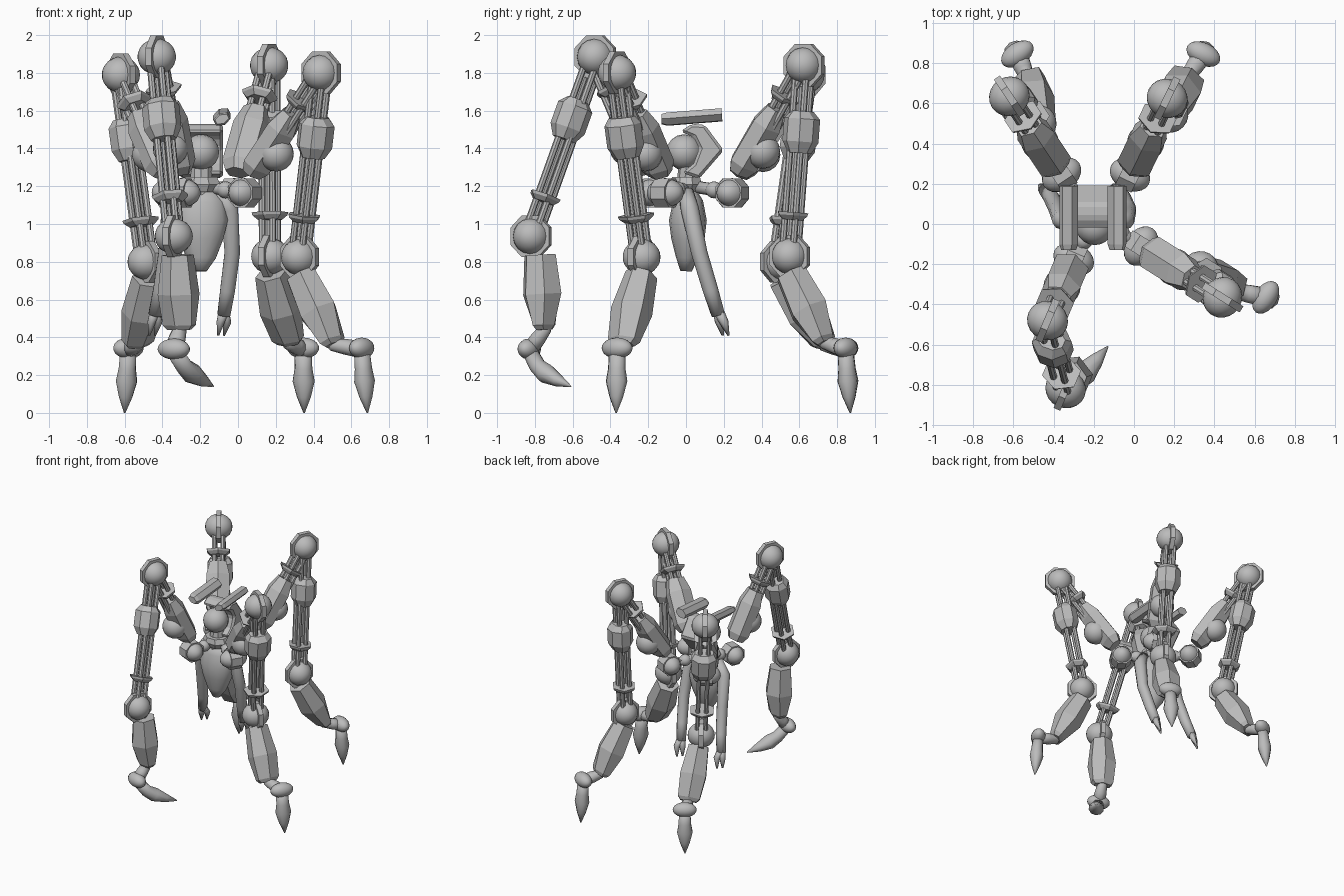
import bpy, bmesh, math
from mathutils import Vector, Matrix

cube = bpy.data.objects.get("Cube")
if cube:
    bpy.data.objects.remove(cube, do_unlink=True)

grey = bpy.data.materials.new("plain grey")
grey.use_nodes = True
grey.diffuse_color = (0.5, 0.5, 0.5, 1)
grey.node_tree.nodes["Principled BSDF"].inputs["Base Color"].default_value = (0.5, 0.5, 0.5, 1)
UP = Vector((0, 0, 1))


def finish(name, bm, smooth=False):
    bmesh.ops.recalc_face_normals(bm, faces=bm.faces)
    for f in bm.faces:
        f.smooth = smooth
    me = bpy.data.meshes.new(name)
    bm.to_mesh(me)
    bm.free()
    me.materials.append(grey)
    ob = bpy.data.objects.new(name, me)
    bpy.context.collection.objects.link(ob)
    return ob


def loft(name, rings, sides=6, side=Vector((1, 0, 0)), smooth=False):
    """Skin rings of (centre, side radius, other radius) along a path."""
    bm = bmesh.new()
    pts = [Vector(r[0]) for r in rings]
    loops = []
    for i, (_, ru, rv) in enumerate(rings):
        t = (pts[min(i + 1, len(pts) - 1)] - pts[max(i - 1, 0)]).normalized()
        u = (side - t * side.dot(t)).normalized()
        v = t.cross(u)
        ring = []
        for k in range(sides):
            a = math.tau * (k + 0.5) / sides
            ring.append(bm.verts.new(pts[i] + u * ru * math.cos(a) + v * rv * math.sin(a)))
        loops.append(ring)
    for a, b in zip(loops, loops[1:]):
        for k in range(sides):
            j = (k + 1) % sides
            bm.faces.new((a[k], a[j], b[j], b[k]))
    bm.faces.new(loops[0])
    bm.faces.new(loops[-1])
    return finish(name, bm, smooth)


def along(name, a, b, profile, sides=6, side=Vector((1, 0, 0)), smooth=False):
    """Straight loft; profile holds (fraction, side radius, other radius)."""
    return loft(name, [(a.lerp(b, t), ru, rv) for t, ru, rv in profile], sides, side, smooth)


def ball(name, c, r, stretch=1.0, axis=Vector((1, 0, 0))):
    bm = bmesh.new()
    rot = axis.to_track_quat('Z', 'Y').to_matrix().to_4x4()
    m = Matrix.Translation(c) @ rot @ Matrix.Diagonal((1, 1, stretch, 1))
    bmesh.ops.create_uvsphere(bm, u_segments=16, v_segments=10, radius=r, matrix=m)
    return finish(name, bm, True)


def joint(name, c, r, side):
    """Ball split by an eight sided disc."""
    ball(name + "_ball", c, r, 1.06, side)
    along(name + "_disc", c - side * 0.018, c + side * 0.018,
          [(0, r * 1.25, r * 1.25), (1, r * 1.25, r * 1.25)], 8, UP)


def rods(name, a, b, side, r=0.018, gap=0.031):
    t = (b - a).normalized()
    v = t.cross(side).normalized()
    for i, (p, q) in enumerate(((1, 1), (1, -1), (-1, 1), (-1, -1))):
        o = side * p * gap + v * q * gap
        along(f"{name}_{i + 1}", a + o, b + o, [(0, r, r), (1, r, r)], 8, side)


def collar(name, a, b, t, side):
    c, d = a.lerp(b, t), (b - a).normalized()
    along(name, c - d * 0.02, c + d * 0.02, [(0, .065, .06), (0.6, .095, .085), (1, .1, .09)], 6, side)


def leg(n, hip, knee, low, ankle, toe, tip, bend=0.0):
    hip, knee, low, ankle, toe, tip = map(Vector, (hip, knee, low, ankle, toe, tip))
    out = knee - hip
    out.z = 0
    out.normalize()
    side = out.cross(UP).normalized()
    # hip
    root = Vector((-0.19, 0.03, 1.2))
    along(n + "_hip_link", root, hip, [(0, .033, .033), (1, .033, .033)], 10, side, True)
    ball(n + "_hip_knuckle", root.lerp(hip, 0.55), 0.045)
    ball(n + "_hip_ball", hip, 0.078, 1.35, side)
    along(n + "_hip_band", hip - side * 0.045, hip + side * 0.045, [(0, .083, .083), (1, .083, .083)], 8, UP)
    # thigh
    lift = (knee - hip).cross(side).normalized()
    if lift.z < 0:
        lift.negate()
    a, b = hip + lift * 0.025, knee + lift * 0.01
    along(n + "_thigh", a, b, [(.14, .07, .055), (.21, .1, .083), (.52, .1, .085), (.65, .07, .055)], 6, side)
    ball(n + "_thigh_ball", hip.lerp(knee, 0.34) + out * 0.035 - UP * 0.01, 0.093)
    rods(n + "_thigh_rod", hip.lerp(knee, 0.5), knee, side)
    collar(n + "_thigh_collar", a, b, 0.74, side)
    # knee and shin
    joint(n + "_knee", knee, 0.097, side)
    rods(n + "_shin_rod", knee, low, side)
    along(n + "_shin_block", knee + out * 0.012, low + out * 0.012,
          [(.24, .075, .055), (.28, .1, .095), (.4, .1, .095), (.46, .07, .06)], 8, side)
    collar(n + "_shin_collar", low, knee, 0.21, side)
    joint(n + "_lower_joint", low, 0.096, side)
    # foreleg, broad across and blunt at the bottom
    along(n + "_foreleg", low - out * 0.045, ankle,
          [(.2, .085, .09), (.62, .112, .11), (.95, .095, .06), (1, .07, .04)], 6, side)
    # foot
    loft(n + "_ankle", [(ankle.lerp(low, 0.1), .03, .03), (ankle, .038, .038), (ankle.lerp(toe, .4), .046, .042),
                        (toe, .05, .045)], 10, side, True)
    ball(n + "_toe_ball", toe + UP * 0.008, 0.056, 1.6, side)
    belly = (toe - ankle).normalized() * bend
    loft(n + "_claw", [(toe, .045, .04), (toe.lerp(tip, .3) + belly, .048, .045),
                       (toe.lerp(tip, .5) + belly, .06, .053), (toe.lerp(tip, .75) + belly * .6, .038, .033),
                       (tip, .004, .004)], 10, side, True)


leg("back_left_leg", (-.02, .245, 1.165), (.165, .625, 1.84), (.17, .55, .83),
    (.27, .74, .37), (.345, .845, .335), (.35, .87, 0))
leg("front_left_leg", (.035, -.11, 1.165), (.44, -.365, 1.8), (.325, -.235, .825),
    (.51, -.335, .36), (.655, -.365, .335), (.685, -.37, 0))
leg("back_right_leg", (-.36, .245, 1.165), (-.62, .635, 1.79), (-.485, .495, .8),
    (-.535, .735, .36), (-.58, .845, .335), (-.6, .87, 0))
leg("front_right_leg", (-.3, -.175, 1.165), (-.43, -.48, 1.885), (-.34, -.82, .935),
    (-.31, -.75, .44), (-.34, -.83, .33), (-.13, -.61, .14), 0.035)

# head
MID = -0.195
ball("head_ball", Vector((MID, -.01, 1.38)), 0.095)
bm = bmesh.new()
outline = [(-.03, 1.49), (.03, 1.53), (.1, 1.525), (.2, 1.39), (.07, 1.24), (-.02, 1.27), (.04, 1.32), (.07, 1.4), (.04, 1.46)]
hood = bm.faces.new([bm.verts.new((MID - .115, y, z)) for y, z in outline])
ext = bmesh.ops.extrude_face_region(bm, geom=[hood])
bmesh.ops.translate(bm, vec=(.23, 0, 0), verts=[v for v in ext["geom"] if isinstance(v, bmesh.types.BMVert)])
bevel = finish("head_hood", bm).modifiers.new("chamfer", 'BEVEL')
bevel.width = 0.015
bevel.segments = 1

# crest bars either side of the head
for s, word in ((1, "left"), (-1, "right")):
    tilt = Vector((1, 0, .5 * s)).normalized()
    x = MID - .01 + s * .12
    loft(word + "_crest_bar", [((x, -.13, 1.555), .04, .025), ((x, -.1, 1.555), .05, .035),
                               ((x, .19, 1.578), .05, .035)], 6, tilt)

# neck and torso
V = Vector
along("neck", V((MID, 0, 1.12)), V((MID, .02, 1.3)), [(0, .06, .06), (1, .06, .06)], 10)
along("neck_plate", V((MID, 0, 1.17)), V((MID, 0, 1.25)), [(0, .08, .07), (.5, .11, .09), (1, .09, .08)], 8)
loft("torso", [((MID, .0, 1.18), .08, .05), ((MID, .01, 1.12), .13, .08), ((MID, .01, 1.02), .145, .1),
               ((MID, .01, .92), .12, .088), ((MID, .005, .82), .08, .058), ((MID, .0, .75), .03, .03)], 14, smooth=True)

# hanging arms with split tips
for word, xs in (("left", (-.1, -.045, -.03, -.055, -.075)), ("right", (-.29, -.36, -.38, -.41, -.44))):
    path = zip(xs, (.0, .02, .07, .13, .17), (1.17, 1.08, .85, .65, .52), (.04, .048, .043, .041, .036))
    loft(word + "_arm", [((x, y, z), r, r) for x, y, z, r in path], 10, smooth=True)
    for k in (-1, 1):
        loft(f"{word}_finger_{k + 2}", [((xs[4], .17, .54), .03, .03), ((xs[4] + k * .018, .19 + k * .012, .48), .024, .024),
                                        ((xs[4] - .015 + k * .015, .21 + k * .015, .41), .006, .006)], 6, smooth=True)
